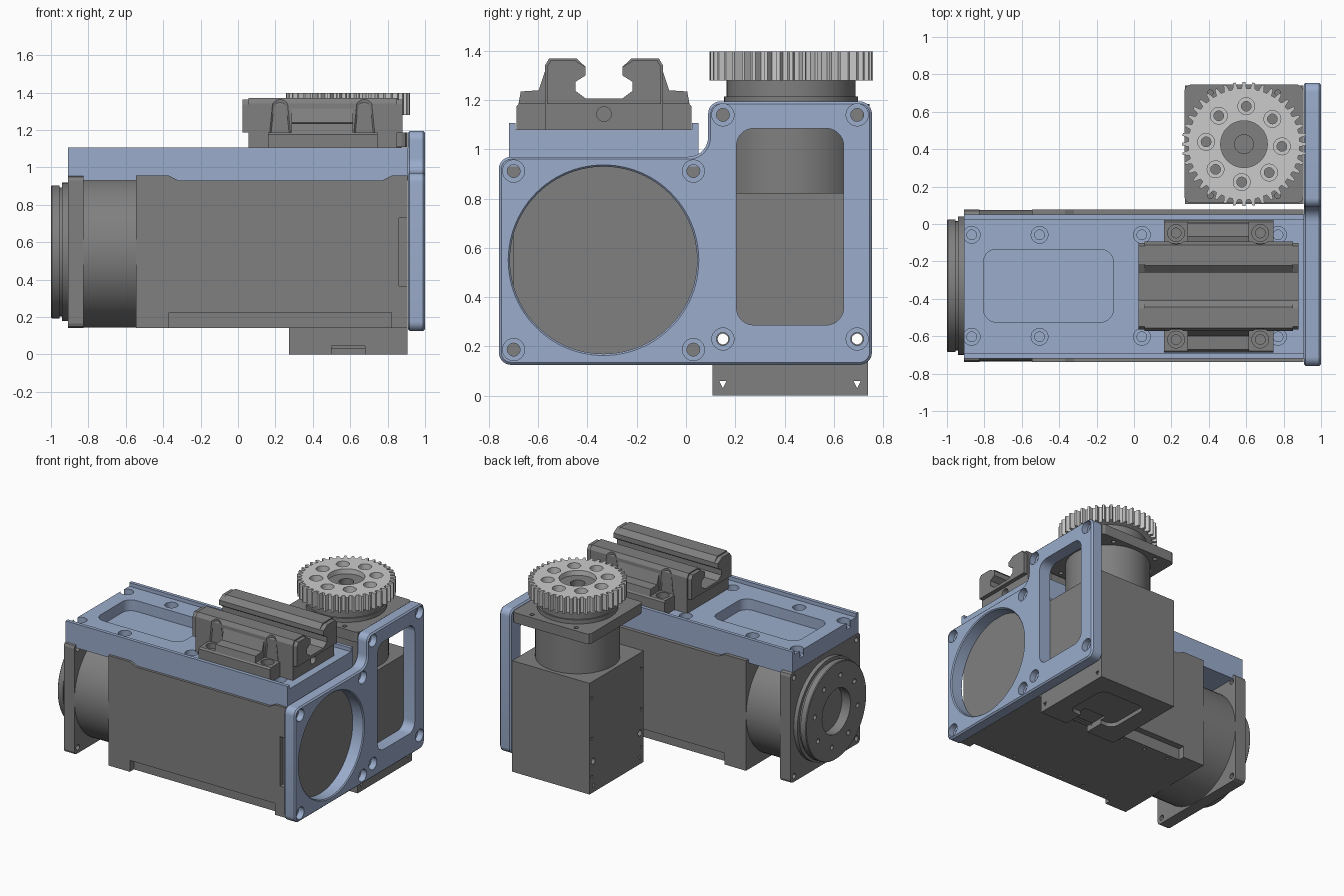
import bpy, bmesh
from math import sin, cos, pi, radians
from mathutils import Vector

if "Cube" in bpy.data.objects:
    bpy.data.objects.remove(bpy.data.objects["Cube"])

# ---------- helpers ----------
def mesh_object(name, bm):
    bmesh.ops.recalc_face_normals(bm, faces=bm.faces[:])
    me = bpy.data.meshes.new(name)
    bm.to_mesh(me)
    bm.free()
    ob = bpy.data.objects.new(name, me)
    bpy.context.collection.objects.link(ob)
    return ob

def place(axis, u, v, t):
    return Vector({'x': (t, u, v), 'y': (u, t, v), 'z': (u, v, t)}[axis])

def prism(name, axis, pts, a, b):
    """Extrude a 2D outline along an axis from a to b."""
    bm = bmesh.new()
    f = bm.faces.new([bm.verts.new(place(axis, u, v, a)) for u, v in pts])
    r = bmesh.ops.extrude_face_region(bm, geom=[f])
    vs = [g for g in r['geom'] if isinstance(g, bmesh.types.BMVert)]
    bmesh.ops.translate(bm, vec=place(axis, 0, 0, b - a), verts=vs)
    return mesh_object(name, bm)

def box(name, x0, x1, y0, y1, z0, z1):
    return prism(name, 'z', [(x0, y0), (x1, y0), (x1, y1), (x0, y1)], z0, z1)

def lathe(name, axis, c, prof, n=64):
    """Revolve (radius, position) pairs round an axis through c; ends are capped."""
    bm = bmesh.new()
    rings = [[bm.verts.new(place(axis, c[0] + r * cos(2*pi*i/n), c[1] + r * sin(2*pi*i/n), t))
              for i in range(n)] for r, t in prof]
    for p, q in zip(rings, rings[1:]):
        for i in range(n):
            j = (i + 1) % n
            bm.faces.new((p[i], p[j], q[j], q[i]))
    bm.faces.new(rings[0])
    bm.faces.new(rings[-1])
    return mesh_object(name, bm)

def hole(axis, u, v, r, a, b, n=20):
    return lathe('cutter', axis, (u, v), [(r, a), (r, b)], n)

def counterbore(axis, u, v, top, step, end, r1=.045, r2=.026):
    return lathe('cutter', axis, (u, v), [(r1, top), (r1, step), (r2, step), (r2, end)], 24)

def arc(cx, cy, r, a0, a1, n=7):
    return [(cx + r * cos(radians(a0 + (a1 - a0) * i / n)),
             cy + r * sin(radians(a0 + (a1 - a0) * i / n))) for i in range(n + 1)]

def rounded(x0, x1, y0, y1, r, n=7):
    return (arc(x0 + r, y0 + r, r, 180, 270, n) + arc(x1 - r, y0 + r, r, 270, 360, n) +
            arc(x1 - r, y1 - r, r, 0, 90, n) + arc(x0 + r, y1 - r, r, 90, 180, n))

def apply(ob, mod):
    bpy.context.view_layer.objects.active = ob
    bpy.ops.object.modifier_apply(modifier=mod.name)

def cut(ob, cutters):
    for c in cutters:
        m = ob.modifiers.new('cut', 'BOOLEAN')
        m.operation, m.solver, m.object = 'DIFFERENCE', 'EXACT', c
        apply(ob, m)
        bpy.data.objects.remove(c)

def paint(ob, name, col):
    mat = bpy.data.materials.get(name) or bpy.data.materials.new(name)
    mat.diffuse_color = (*col, 1)
    mat.use_nodes = True
    mat.node_tree.nodes["Principled BSDF"].inputs["Base Color"].default_value = mat.diffuse_color
    ob.data.materials.clear()
    ob.data.materials.append(mat)

BLUE = ('blue_metal', (.325, .413, .60))
MY, MZ, MH = -.33, .548, .407     # main motor axis and half width
VX, VY = .588, .427               # vertical motor axis

# ---------- main motor ----------
lo, hi = MZ - MH, MZ + MH
body = prism('main_motor_body', 'y', [(-.545, lo), (.905, lo), (.905, hi), (.82, hi), (.77, .93),
             (-.32, .93), (-.37, hi), (-.545, hi)], MY - MH, MY + MH)
cut(body, [box('cutter', -.37, .82, MY + a, MY + b, .1, .225) for a, b in ((-.45, -.36), (.36, .45))] +
    [box('cutter', .86, .95, -.8, -.7, .365, .73)] +
    [hole('z', x, y, .013, .1, .17, 10) for x in (-.3, -.1, .1, .3, .5, .7) for y in (MY - .32, MY + .32)])
lathe('main_motor_neck', 'x', (MY, MZ), [(.405, -.84), (.405, -.54)])
flange = prism('main_flange', 'x', rounded(MY - MH, MY + MH, lo, hi, .025, 2), -.91, -.825)
cut(flange, [hole('x', MY + sy * .365, MZ + sz * .365, .02, -1, -.7, 14) for sy in (-1, 1) for sz in (-1, 1)])
disc = lathe('main_output_disc', 'x', (MY, MZ), [(.37, -.88), (.37, -.94), (.345, -.94), (.345, -.955),
             (.355, -.955), (.355, -.995), (.35, -1), (.165, -1), (.165, -.93)])
cut(disc, [hole('x', MY + .255 * cos(k * pi / 4 + .2), MZ + .255 * sin(k * pi / 4 + .2), .018, -1.1, -.95, 14)
           for k in range(8)])

# ---------- blue top channel plate ----------
top = prism('top_plate', 'x', [(-.718, .93), (.05, .93), (.05, 1.107), (.025, 1.107), (.025, 1.08),
            (-.692, 1.08), (-.692, 1.107), (-.718, 1.107)], -.908, .908)
cut(top, [prism('cutter', 'z', rounded(-.805, -.11, -.525, -.135, .07), 1.0, 1.2)] +
    [counterbore('z', x, y, 1.2, 1.03, .97) for x in (-.868, -.505, .042, .77) for y in (-.058, -.603)])
paint(top, *BLUE)

# ---------- blue end plate ----------
end = prism('end_plate', 'x', arc(-.71, .175, .05, 180, 270) + arc(.705, .175, .05, 270, 360) +
            arc(.705, 1.145, .05, 0, 90) + arc(.14, 1.145, .05, 90, 180) +
            arc(.01, 1.05, .08, 0, -90) + arc(-.71, .92, .05, 90, 180), .908, 1.0)
bev = end.modifiers.new('bevel', 'BEVEL')
bev.width, bev.segments, bev.limit_method, bev.angle_limit = .01, 1, 'ANGLE', radians(40)
apply(end, bev)
cut(end, [lathe('cutter', 'x', (-.335, .55), [(.38, .8), (.38, .993), (.394, 1.007)], 96),
          prism('cutter', 'x', rounded(.205, .64, .287, 1.085, .07), .8, 1.1)] +
    [counterbore('x', y, z, 1.1, .955, .8) for y, z in
     [(-.7, .912), (-.7, .187), (.03, .912), (.03, .187), (.15, 1.14), (.695, 1.14), (.15, .23), (.695, .23)]])
paint(end, *BLUE)

# ---------- vertical motor ----------
vbody = box('vertical_motor_body', .272, .905, .107, .74, 0, .822)
cut(vbody, [prism('cutter', 'z', rounded(.4, .78, .25, .6, .06), -.1, .03),
            box('cutter', .5, .68, 0, .3, -.1, .045)] +
    [hole('x', y, .23, .022, .1, 1, 14) for y in (.15, .695)] +
    [prism('cutter', 'x', [(y - .015, .06), (y, .03), (y + .015, .06)], .1, 1) for y in (.15, .695)] +
    [hole('x', y, z, .012, .2, .3, 10) for y in (.135, .712) for z in (.12, .4, .7)])
lathe('vertical_motor_neck', 'z', (VX, VY), [(.285, .81), (.285, 1.12)])
vflange = prism('vertical_flange', 'z', rounded(.27, .905, .112, .745, .03, 2), 1.11, 1.185)
cut(vflange, [hole('z', VX + sx * .18, VY + sy * .275, .015, 1, 1.3, 14) for sx in (-1, 1) for sy in (-1, 1)])
lathe('gear_hub', 'z', (VX, VY), [(.272, 1.17), (.272, 1.215), (.262, 1.215), (.262, 1.285), (.15, 1.285),
      (.15, 1.3), (.126, 1.3), (.126, 1.36), (.05, 1.36), (.05, 1.3)])

# ---------- spur gear ----------
N = 40
teeth = []
for k in range(N):
    for f, r in ((-.3, .298), (-.13, .332), (.13, .332), (.3, .298)):
        a = 2 * pi * (k + f) / N
        teeth.append((VX + r * cos(a), VY + r * sin(a)))
gear = prism('spur_gear', 'z', teeth, 1.28, 1.397)
cut(gear, [hole('z', VX, VY, .125, 1.2, 1.5, 48)] +
    [counterbore('z', VX + .203 * cos(k * pi / 4 - .06), VY + .203 * sin(k * pi / 4 - .06), 1.5, 1.34, 1.2)
     for k in range(8)])
paint(gear, 'light_metal', (.55, .55, .55))

# ---------- linear carriage ----------
CY = -.333

def sym(half):
    """Mirror a half outline (offsets from the slot centre) into a closed loop."""
    return [(CY - d, z) for d, z in half] + [(CY + d, z) for d, z in reversed(half)]

slot = [(.135, 1.37), (.112, 1.37), (.075, 1.335), (.075, 1.30), (.115, 1.275), (.115, 1.237), (.075, 1.207)]
carriage = prism('carriage_core', 'x', sym([(.24, 1.08), (.24, 1.34), (.222, 1.37)] + slot[1:]), .055, .85)
holes_xy = [(x, CY + s * .285) for x in (.225, .675) for s in (-1, 1)]
cut(carriage, [lathe('cutter', 'z', xy, [(.072, 1.187), (.055, 1.42)], 20) for xy in holes_xy] +
    [hole('x', CY, 1.143, .03, .8, .9)])
# raised end wipers, following the same slot
prism('carriage_wipers', 'x', sym([(.232, 1.185), (.232, 1.335), (.215, 1.362), (.12, 1.362)] + slot[2:]), .025, .88)
# side wings with screw seats and raised middle pads
for s, side in ((-1, 'front'), (1, 'back')):
    wing = prism(side + '_wing', 'x', [(CY + s * d, z) for d, z in
                 ((.2, 1.08), (.355, 1.08), (.355, 1.175), (.345, 1.187), (.2, 1.187))], .16, .745)
    cut(wing, [counterbore('z', x, y, 1.3, 1.13, 1.1) for x, y in holes_xy if (y - CY) * s > 0])
    prism(side + '_wing_pad', 'x', [(CY + s * d, z) for d, z in
          ((.2, 1.17), (.35, 1.17), (.338, 1.235), (.265, 1.24), (.235, 1.33), (.2, 1.33))], .285, .615)

# ---------- dark metal on the rest; smooth round surfaces, keep edges crisp ----------
bpy.ops.object.select_all(action='DESELECT')
for ob in bpy.context.scene.objects:
    if not ob.data.materials or not ob.data.materials[0]:
        paint(ob, 'dark_metal', (.215, .215, .215))
    ob.select_set(True)
    bpy.context.view_layer.objects.active = ob
bpy.ops.object.shade_smooth_by_angle(angle=radians(20))
